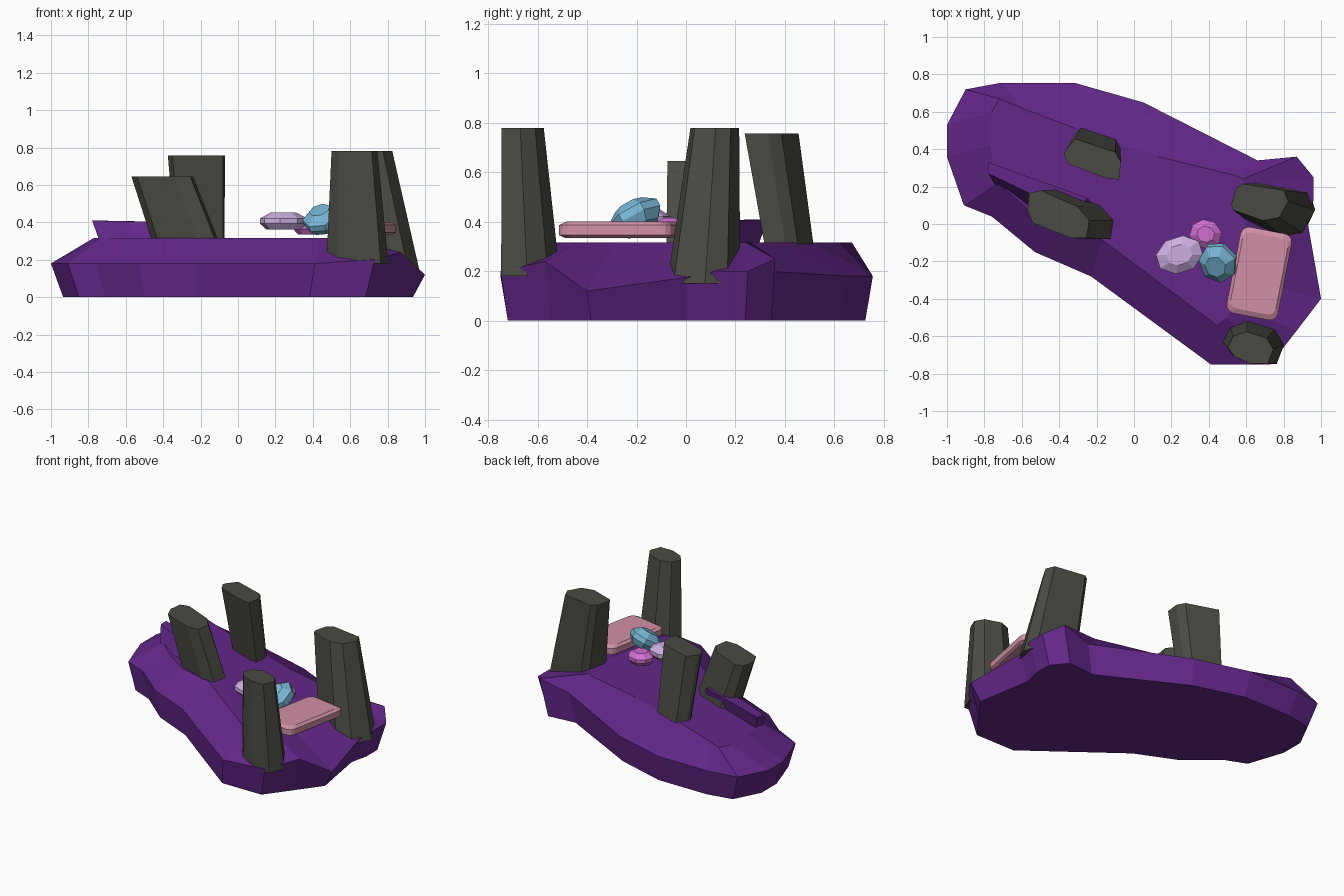
import bpy, bmesh, math
from mathutils import Matrix, Vector

if "Cube" in bpy.data.objects:
    bpy.data.objects.remove(bpy.data.objects["Cube"])


def material(name, color):
    m = bpy.data.materials.new(name)
    m.diffuse_color = (*color, 1)
    m.use_nodes = True
    m.node_tree.nodes["Principled BSDF"].inputs["Base Color"].default_value = m.diffuse_color
    return m


PURPLE = material("purple_rock", (0.125, 0.02, 0.25))
STONE = material("dark_stone", (0.07, 0.07, 0.058))
PINK = material("soft_pink", (0.64, 0.28, 0.38))
BLUE = material("sky_blue", (0.19, 0.48, 0.68))
LILAC = material("lilac", (0.61, 0.43, 0.75))
MAGENTA = material("magenta", (0.64, 0.16, 0.64))


def loft(name, rings, mat, matrix=Matrix()):
    """Flat-shaded solid through equal-length rings, capped at both ends."""
    bm = bmesh.new()
    loops = [[bm.verts.new(matrix @ Vector(p)) for p in r] for r in rings]
    n = len(loops[0])
    for a, b in zip(loops, loops[1:]):
        for i in range(n):
            j = (i + 1) % n
            bm.faces.new((a[i], a[j], b[j], b[i]))
    bm.faces.new(loops[0][::-1])
    bm.faces.new(loops[-1])
    bmesh.ops.recalc_face_normals(bm, faces=bm.faces)
    mesh = bpy.data.meshes.new(name)
    bm.to_mesh(mesh)
    bm.free()
    ob = bpy.data.objects.new(name, mesh)
    bpy.context.collection.objects.link(ob)
    mesh.materials.append(mat)
    return ob


# Rock slab: widest ring (x, y, z) paired with the plateau edge (x, y)
slab = [
    (-1, .53, .18, -.76, .60), (-1, .36, .18, -.77, .42),
    (-.91, .10, .18, -.73, .22), (-.76, .04, .18, -.57, .08),
    (-.53, -.15, .18, -.40, -.03), (-.23, -.28, .18, -.17, -.085),
    (.41, -.75, .18, .44, -.54), (.73, -.75, .20, .50, -.50),
    (.87, -.57, .24, .53, -.43), (1, -.40, .12, .56, -.28),
    (.93, 0, .175, .60, -.05), (.96, .13, .20, .62, .10),
    (.96, .25, .20, .60, .20), (.87, .36, .25, .58, .24),
    (.66, .34, .20, .54, .26), (.05, .65, .18, .13, .36),
    (-.32, .755, .18, -.31, .51), (-.71, .755, .18, -.60, .62),
    (-.90, .72, .18, -.72, .67),
]
loft("rock_slab", [
    [(x * .935, y * .96, 0) for x, y, z, u, v in slab],
    [(x, y, z) for x, y, z, u, v in slab],
    [(u, v, .317) for x, y, z, u, v in slab],
], PURPLE)

# Raised ledge on the left edge of the slab
loft("rock_ledge", [
    [(-.72, .28, .27), (-.73, .19, .27), (-.57, .07, .27), (-.3, 0, .27), (-.2, .08, .27)],
    [(-.78, .33, .41), (-.78, .27, .41), (-.57, .17, .405), (-.3, .08, .40), (-.25, .14, .40)],
], PURPLE)


# Stone pillars: top outline, top height, then base height, scale and shift
def pillar(name, top, z_top, z_base, scale, shift):
    cx = sum(p[0] for p in top) / len(top)
    cy = sum(p[1] for p in top) / len(top)
    base = [(cx + (x - cx) * scale[0] + shift[0],
             cy + (y - cy) * scale[1] + shift[1], z_base) for x, y in top]
    loft(name, [base, [(x, y, z_top) for x, y in top]], STONE)


pillar("pillar_left_front",
       [(-.56, .165), (-.50, .18), (-.305, .095), (-.24, .02),
        (-.255, -.075), (-.34, -.075), (-.54, .005), (-.57, .075)],
       .645, .28, (1.08, 1.04), (.13, 0))
pillar("pillar_left_back",
       [(-.365, .395), (-.315, .455), (-.10, .385), (-.07, .33),
        (-.08, .237), (-.15, .245), (-.35, .32), (-.375, .37)],
       .757, .28, (.86, .9), (.02, .075))
pillar("pillar_right_back",
       [(.52, .10), (.545, .19), (.58, .215), (.80, .18),
        (.825, .12), (.775, .035), (.69, .018), (.53, .075)],
       .78, .15, (1.2, 1.5), (.11, -.045))
pillar("pillar_right_front",
       [(.50, -.66), (.53, -.60), (.60, -.575), (.71, -.61),
        (.745, -.67), (.715, -.745), (.62, -.745), (.54, -.71)],
       .78, .18, (1.35, 1.4), (.015, .03))


# Faceted pebbles: stacked polygons given as (height, width) fractions
def pebble(name, mat, loc, size, rot, sides, profile):
    m = Matrix.Translation(loc) @ rot
    rings = [[(size[0] * r * math.cos(math.tau * (i + .5) / sides),
               size[1] * r * math.sin(math.tau * (i + .5) / sides),
               size[2] * h) for i in range(sides)] for h, r in profile]
    loft(name, rings, mat, m)


def turn(x, y, z):
    return (Matrix.Rotation(math.radians(z), 4, 'Z')
            @ Matrix.Rotation(math.radians(y), 4, 'Y')
            @ Matrix.Rotation(math.radians(x), 4, 'X'))


GEM = [(-1, .72), (-.3, 1), (.3, 1), (1, .55)]
pebble("lilac_pebble", LILAC, (.243, -.165, .407), (.13, .10, .045),
       turn(0, 0, 18), 8, GEM)
pebble("magenta_pebble", MAGENTA, (.383, -.055, .375), (.088, .08, .04),
       turn(0, 0, -15), 8, GEM)
pebble("blue_pebble", BLUE, (.45, -.205, .42), (.105, .115, .055),
       turn(30, -12, -10), 7, GEM)

# Pink flat slab with rounded corners
corners = [(sx * .095 + .045 * math.cos(a), sy * .19 + .045 * math.sin(a))
           for sx, sy, q in ((1, 1, 0), (-1, 1, 1), (-1, -1, 2), (1, -1, 3))
           for a in [math.pi / 2 * (q + k / 3) for k in range(4)]]
loft("pink_cushion", [[(x * s, y * s, z) for x, y in corners] for z, s in
                      ((-.033, .90), (-.022, 1), (.018, 1), (.033, .88))],
     PINK, Matrix.Translation((.67, -.265, .368)) @ turn(0, 0, -11))
